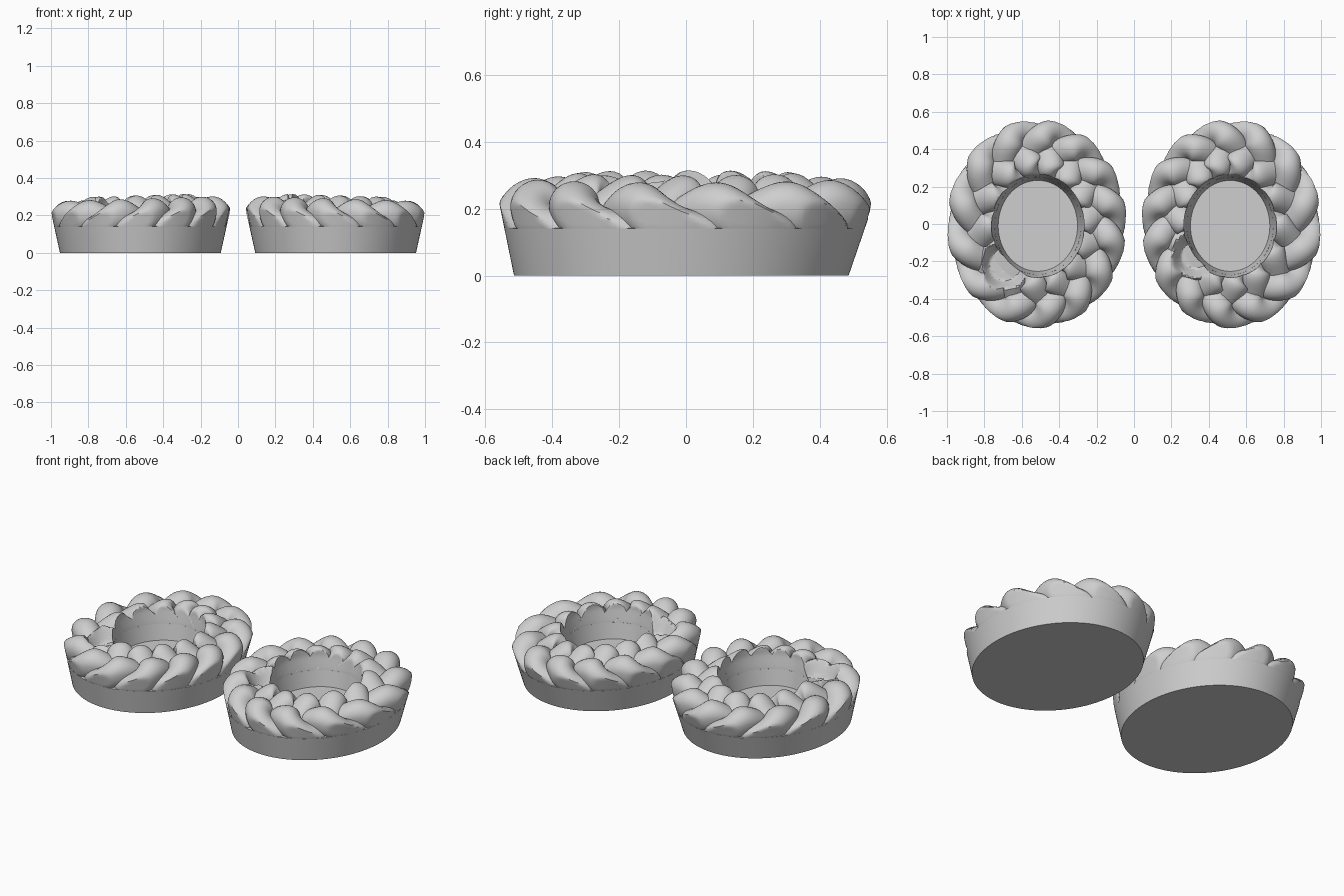
import bpy, bmesh, math
from math import sin, cos, pi, hypot
from mathutils import Vector

cube = bpy.data.objects.get("Cube")
if cube:
    bpy.data.objects.remove(cube, do_unlink=True)

GREY = (0.62, 0.62, 0.62, 1)
grey = bpy.data.materials.new("mid_grey")
grey.use_nodes = True
grey.diffuse_color = GREY
grey.node_tree.nodes["Principled BSDF"].inputs["Base Color"].default_value = GREY

CENTRE_X = 0.522      # distance of each ring from the middle
LOBES = 14            # outer bulges of the braid
LAPS = 3              # one strand runs round three times
STEPS, SIDES = 840, 32
FLOOR = 0.10          # bottom of the well
OUTER_RIM, HOLE_RIM = 0.14, 0.19


def outer_wall(z):
    """Centre and half-widths of the flared outside at height z."""
    return 0, -0.014 + 0.07 * z, 0.43 + 0.22 * z, 0.50 + 0.275 * z


def hole_wall(z):
    """Centre and half-widths of the tapered well at height z."""
    h = min(z, 0.27) - FLOOR
    return -0.008, -0.01, 0.212 + 0.21 * h, 0.243 + 0.19 * h


def project(p, wall, rim, sign):
    """Trim a point against an oval wall; below the rim it tucks into the dish."""
    cx, cy, ax, ay = wall(p.z)
    limit = 1 - sign * 0.6 * max(0, rim - p.z)
    dx, dy = p.x - cx, p.y - cy
    q = hypot(dx / ax, dy / ay)
    if (q - limit) * sign > 0 and q > 0.01:
        p.x, p.y = cx + dx * limit / q, cy + dy * limit / q


def finish(bm, name, side):
    for v in bm.verts:
        v.co.x = side * (v.co.x + CENTRE_X)
    bmesh.ops.recalc_face_normals(bm, faces=bm.faces)
    mesh = bpy.data.meshes.new(name)
    bm.to_mesh(mesh)
    bm.free()
    mesh.materials.append(grey)
    ob = bpy.data.objects.new(name, mesh)
    bpy.context.collection.objects.link(ob)
    bpy.ops.object.select_all(action='DESELECT')
    ob.select_set(True)
    bpy.context.view_layer.objects.active = ob
    bpy.ops.object.shade_smooth_by_angle(angle=math.radians(40))


def bridge(bm, a, b):
    n = len(a)
    for i in range(n):
        j = (i + 1) % n
        bm.faces.new((a[i], a[j], b[j], b[i]))


def make_dish(name, side):
    # oval dish: flared outside, sloping deck, tapered well
    bm = bmesh.new()
    rings = []
    for wall, z in ((outer_wall, 0), (outer_wall, OUTER_RIM),
                    (hole_wall, HOLE_RIM), (hole_wall, FLOOR)):
        cx, cy, ax, ay = wall(z)
        rings.append([bm.verts.new((cx + ax * cos(t), cy + ay * sin(t), z))
                      for t in (2 * pi * i / 192 for i in range(192))])
    for a, b in zip(rings, rings[1:]):
        bridge(bm, a, b)
    bm.faces.new(rings[0])
    bm.faces.new(rings[-1])
    finish(bm, name, side)


def strand_point(t):
    phase = LOBES / LAPS * (t - 0.12 * sin(t)) - 0.1
    swing = 0.1 * sin(phase)
    x = (0.325 + swing) * cos(t)
    y = (0.395 + swing) * sin(t)
    z = 0.186 + 0.042 * sin(2 * phase) - 0.03 * x - 0.12 * swing
    return Vector((x, y, z))


def make_braid(name, side, pocket):
    # three-strand plait made from one closed strand, sunk into the dish
    px, py, pr = pocket
    bm = bmesh.new()
    rings = []
    for i in range(STEPS):
        t = 2 * pi * LAPS * i / STEPS
        c = strand_point(t)
        along = strand_point(t + 0.01) - strand_point(t - 0.01)
        across = along.cross(Vector((0, 0, 1))).normalized()
        ring = []
        for k in range(SIDES):
            a = 2 * pi * k / SIDES
            height = 0.07 if sin(a) >= 0 else c.z - 0.11
            p = c + across * (0.074 * cos(a))
            p.z += height * sin(a)
            # round pocket with sloping sides beside the well
            d = hypot(p.x - px, p.y - py)
            p.z = min(p.z, 0.18 + 2 * max(0, d - pr))
            project(p, outer_wall, OUTER_RIM, 1)
            project(p, hole_wall, HOLE_RIM, -1)
            ring.append(bm.verts.new(p))
        rings.append(ring)
    for i in range(STEPS):
        bridge(bm, rings[i], rings[(i + 1) % STEPS])
    finish(bm, name, side)


for label, side, pocket in (("left", 1, (-0.2, -0.17, 0.07)),
                            ("right", -1, (0.17, -0.22, 0.085))):
    make_dish(label + "_dish", side)
    make_braid(label + "_braid", side, pocket)
